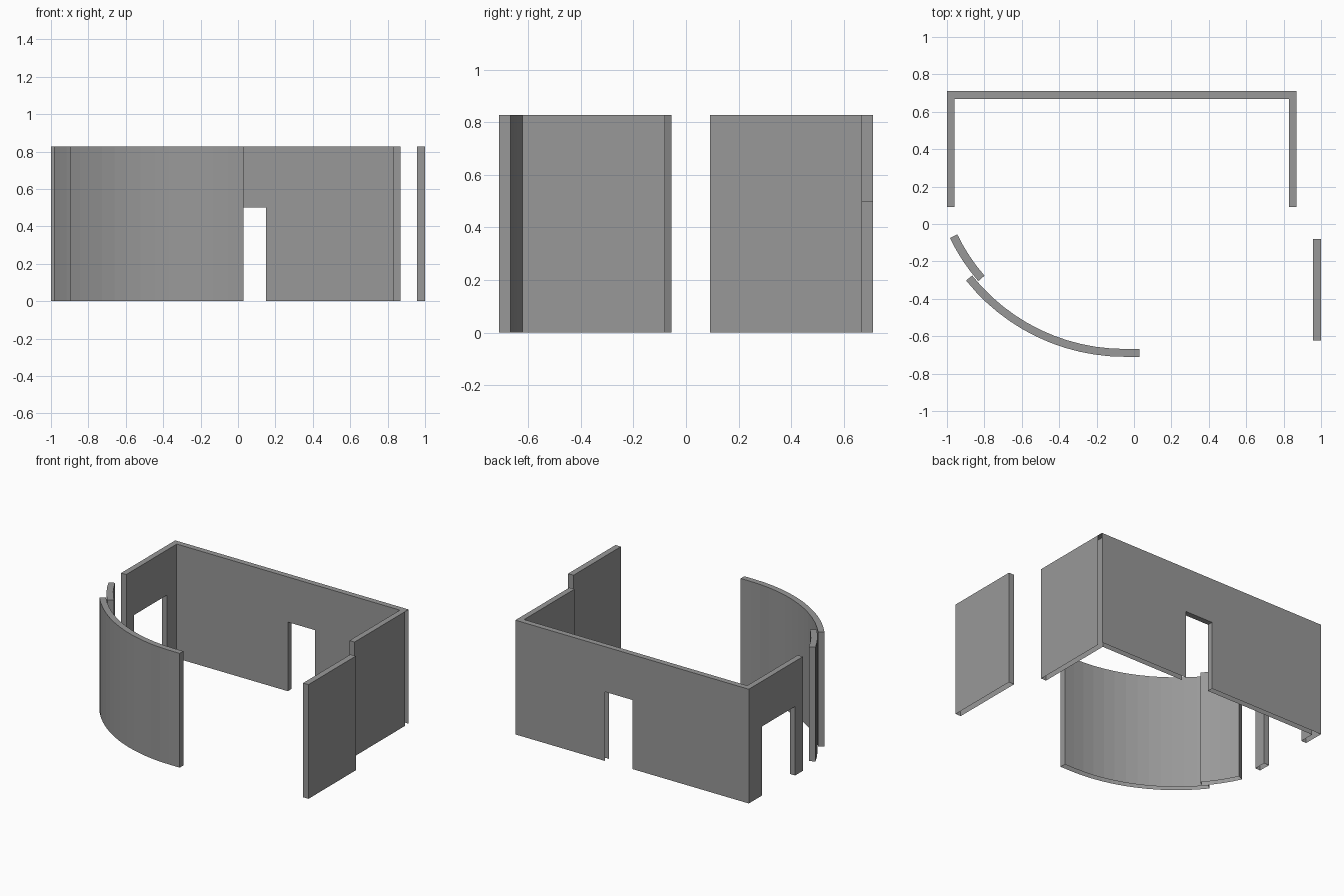
import bpy, bmesh
from math import radians, cos, sin

if "Cube" in bpy.data.objects:
    bpy.data.objects.remove(bpy.data.objects["Cube"])

H = 0.827   # wall height
T = 0.041   # wall thickness

grey = bpy.data.materials.new("wall_grey")
grey.diffuse_color = (0.317, 0.317, 0.317, 1.0)
grey.use_nodes = True
grey.node_tree.nodes["Principled BSDF"].inputs["Base Color"].default_value = grey.diffuse_color


def prism(name, outline, z0=0.0, z1=H):
    """Extrude a floor-plan outline straight up."""
    bm = bmesh.new()
    face = bm.faces.new([bm.verts.new((x, y, z0)) for x, y in outline])
    top = bmesh.ops.extrude_face_region(bm, geom=[face])["geom"]
    bmesh.ops.translate(bm, vec=(0, 0, z1 - z0),
                        verts=[v for v in top if isinstance(v, bmesh.types.BMVert)])
    # the extrusion can leave the floor face behind or drop it; make it closed
    edges = [e for e in bm.edges if e.is_boundary]
    if edges:
        bmesh.ops.holes_fill(bm, edges=edges)
    bmesh.ops.recalc_face_normals(bm, faces=bm.faces[:])
    mesh = bpy.data.meshes.new(name)
    bm.to_mesh(mesh)
    bm.free()
    mesh.materials.append(grey)
    obj = bpy.data.objects.new(name, mesh)
    bpy.context.collection.objects.link(obj)
    return obj


def rect(x0, x1, y0, y1):
    return [(x0, y0), (x1, y0), (x1, y1), (x0, y1)]


def arc(radius, a0, a1, steps, cx=-0.05, cy=0.375):
    """Points on the front-left curve, angle measured from -x towards -y."""
    angles = [radians(a0 + (a1 - a0) * i / steps) for i in range(steps + 1)]
    return [(cx - radius * cos(a), cy - radius * sin(a)) for a in angles]


def cut(target, outline, z1):
    """Cut a doorway, bake the result and discard the cutter."""
    cutter = prism("doorway_cutter", outline, -0.1, z1)
    cutter.hide_render = True
    mod = target.modifiers.new("doorway", 'BOOLEAN')
    mod.operation = 'DIFFERENCE'
    mod.solver = 'EXACT'
    mod.object = cutter
    deps = bpy.context.evaluated_depsgraph_get()
    mesh = bpy.data.meshes.new_from_object(target.evaluated_get(deps))
    target.modifiers.clear()
    target.data = mesh
    bpy.data.objects.remove(cutter)


def open_faces(obj, test):
    """Remove the faces whose centre passes the test."""
    bm = bmesh.new()
    bm.from_mesh(obj.data)
    faces = [f for f in bm.faces if test(f.calc_center_median(), f.normal)]
    bmesh.ops.delete(bm, geom=faces, context='FACES')
    bm.to_mesh(obj.data)
    bm.free()


# U-shaped rear walls with two doorways
xl, xr, yf, yb = -1.0, 0.869, 0.092, 0.71
door_l, door_r = -0.07, 0.15
walls = prism("rear_walls", [
    (xl, yf), (xl + T, yf), (xl + T, yb - T), (xr - T, yb - T),
    (xr - T, yf), (xr, yf), (xr, yb - T), (xr, yb), (xl, yb)])
cut(walls, rect(door_l, door_r, 0.6, 0.8), 0.5)
cut(walls, rect(-1.1, -0.9, 0.18, 0.56), 0.5)

# The right-hand back panel is open at both ends
open_faces(walls, lambda c, n: abs(n.x) > 0.9 and c.y > yb - T and
           (abs(c.x - xr) < 0.005 or abs(c.x - door_r) < 0.005))

# Free-standing right wall
right = prism("right_front_wall", rect(0.957, 1.0, -0.622, -0.08))

# Long curved front wall with a short straight end
outer = arc(1.085, 38.6, 90, 12) + [(0.03, -0.71)]
inner = arc(1.043, 38.6, 90, 12) + [(0.03, -0.668)]
front = prism("curved_front_wall", outer + inner[::-1])

# Short curved wall stepped inwards at the left
left = prism("curved_left_wall",
             arc(1.037, 25.7, 41, 4) + arc(0.993, 25.7, 41, 4)[::-1])

# All walls are hollow, open underneath
for wall in (walls, right, front, left):
    open_faces(wall, lambda c, n: abs(n.z) > 0.9 and c.z < 0.01)
